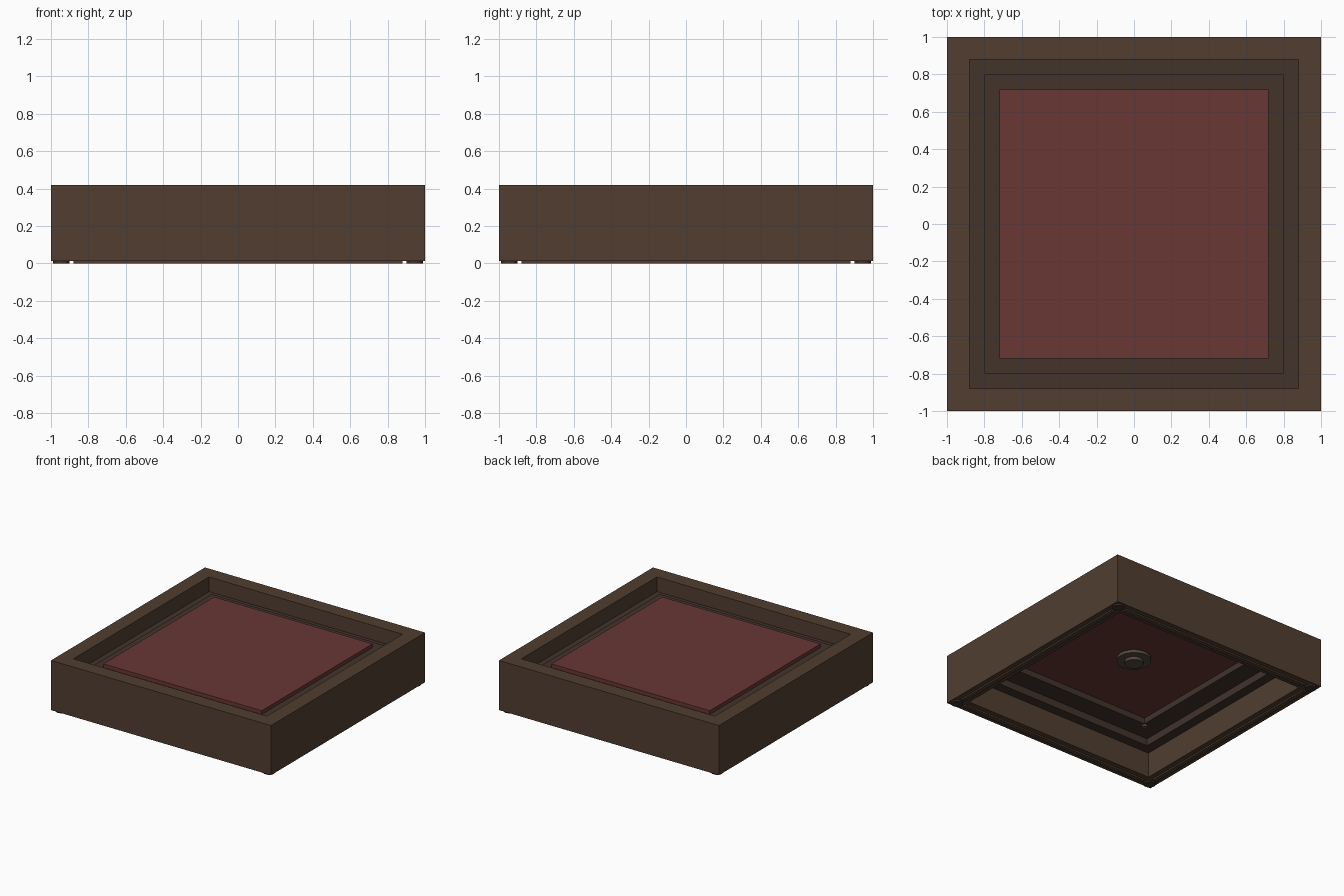
import bpy, bmesh

if "Cube" in bpy.data.objects:
    bpy.data.objects.remove(bpy.data.objects["Cube"])


def material(name, rgb):
    m = bpy.data.materials.new(name)
    m.diffuse_color = (*rgb, 1)
    m.use_nodes = True
    m.node_tree.nodes["Principled BSDF"].inputs["Base Color"].default_value = m.diffuse_color
    return m


WOOD = material("wood", (0.082, 0.048, 0.030))
DARK = material("dark_wood", (0.054, 0.033, 0.024))
RED = material("red_panel", (0.140, 0.038, 0.034))
METAL = material("bronze", (0.085, 0.065, 0.045))


def finish(name, bm, mat):
    bmesh.ops.recalc_face_normals(bm, faces=bm.faces)
    me = bpy.data.meshes.new(name)
    bm.to_mesh(me)
    bm.free()
    me.materials.append(mat)
    ob = bpy.data.objects.new(name, me)
    bpy.context.collection.objects.link(ob)
    return ob


def square_ring(name, inner, outer, z0, z1, mat):
    """Square frame: a rectangular section swept round four corners."""
    bm = bmesh.new()
    loops = []
    for sx, sy in ((1, 1), (-1, 1), (-1, -1), (1, -1)):
        loops.append([bm.verts.new((sx * r, sy * r, z)) for r, z in
                      ((outer, z0), (outer, z1), (inner, z1), (inner, z0))])
    for i in range(4):
        a, b = loops[i], loops[(i + 1) % 4]
        for j in range(4):
            k = (j + 1) % 4
            bm.faces.new((a[j], b[j], b[k], a[k]))
    return finish(name, bm, mat)


def box(name, x, y, hx, hy, z0, z1, mat):
    bm = bmesh.new()
    bmesh.ops.create_cube(bm, size=2)
    for v in bm.verts:
        v.co = (x + v.co.x * hx, y + v.co.y * hy, z1 if v.co.z > 0 else z0)
    return finish(name, bm, mat)


def disc(name, x, y, r, z0, z1, mat, n=32):
    bm = bmesh.new()
    bmesh.ops.create_cone(bm, cap_ends=True, segments=n, radius1=r, radius2=r, depth=z1 - z0)
    bmesh.ops.translate(bm, verts=bm.verts, vec=(x, y, (z0 + z1) / 2))
    for f in bm.faces:
        f.smooth = len(f.verts) == 4
    for e in bm.edges:
        e.smooth = all(f.smooth for f in e.link_faces)
    return finish(name, bm, mat)


# Outer frame and stepped inner ledges
square_ring("outer_frame", 0.88, 1.0, 0.012, 0.42, WOOD)
square_ring("outer_ledge", 0.80, 0.88, 0.22, 0.30, DARK)
square_ring("inner_ledge", 0.64, 0.80, 0.28, 0.33, DARK)

# Inset panel
box("panel", 0, 0, 0.72, 0.72, 0.33, 0.36, RED)

# Stepped boss under the panel
disc("boss_plate", 0, 0, 0.13, 0.305, 0.33, METAL)
disc("boss_core", 0, 0, 0.07, 0.28, 0.305, METAL)

# Ground strips along the underside of the frame
for s, side in ((1, "positive"), (-1, "negative")):
    box("strip_x_" + side, s * 0.94, 0, 0.018, 0.88, 0, 0.012, WOOD)
    box("strip_y_" + side, 0, s * 0.94, 0.88, 0.018, 0, 0.012, WOOD)

# Corner feet and guide pins
for sx in (1, -1):
    for sy in (1, -1):
        disc("corner_foot", sx * 0.945, sy * 0.945, 0.045, 0, 0.012, DARK, 16)
        disc("guide_pin", sx * 0.66, sy * 0.66, 0.025, 0.265, 0.28, METAL, 16)
